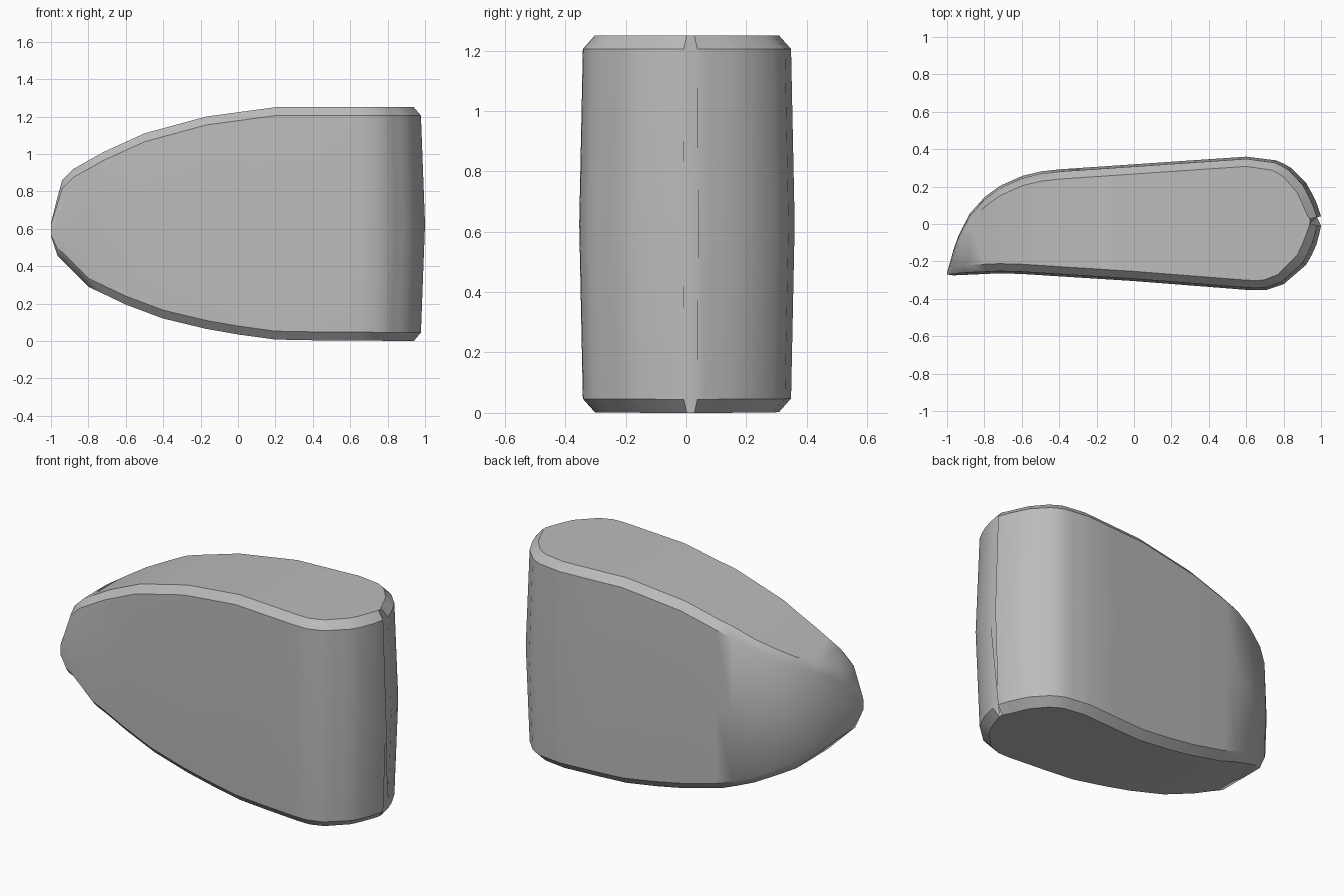
import bpy, math

if "Cube" in bpy.data.objects:
    bpy.data.objects.remove(bpy.data.objects["Cube"])

# Profiles: (x, value) points of the plan and side outlines
FRONT = [(-1, -.27), (-.97, -.275), (-.68, -.262), (0, -.305), (.6, -.352), (.7, -.355),
         (.8, -.322), (.93, -.21), (.98, -.1), (1, -.01)]
BACK = [(-1, -.262), (-.96, -.12), (-.92, -.01), (-.85, .1), (-.75, .185), (-.67, .23),
        (-.55, .275), (-.4, .292), (.6, .36), (.76, .34), (.83, .31), (.92, .22), (.97, .13), (1, .04)]
TOP = [(-1, .63), (-.965, .77), (-.94, .86), (-.88, .92), (-.72, 1.01), (-.5, 1.11),
       (-.17, 1.2), (.2, 1.25), (1, 1.25)]
BOTTOM = [(-1, .56), (-.965, .455), (-.8, .29), (-.6, .195), (-.4, .12), (-.15, .06),
          (0, .035), (.22, .005), (1, 0)]


def at(profile, x):
    for (x0, v0), (x1, v1) in zip(profile, profile[1:]):
        if x <= x1:
            return v0 + (v1 - v0) * (x - x0) / (x1 - x0)
    return profile[-1][1]


def ring(x):
    """Chamfered, slightly bulging cross-section at one station."""
    f, b, t, u = (at(p, x) for p in (FRONT, BACK, TOP, BOTTOM))
    w, h, mid = b - f, t - u, (t + u) / 2
    cy, cz = min(.04, w * .2), min(.045, h * .12)      # chamfer size
    end = max(0, (x - .6) / .4)                        # rounded end draws in
    xs, xi = x - .022 * end, x - .06 * end
    s = min(.012, w * .05)                             # side bulge
    return [(x, f, mid), (xs, f + s, t - cz), (xi, f + s + cy, t),
            (xi, b - s - cy, t), (xs, b - s, t - cz), (x, b, mid),
            (xs, b - s, u + cz), (xi, b - s - cy, u),
            (xi, f + s + cy, u), (xs, f + s, u + cz)]


# Wedge body lofted along x
stations = [-1, -.965, -.94, -.88, -.8, -.72, -.6, -.5, -.4, -.17, 0, .2, .4, .6, .66,
            .71, .76, .8, .84, .88, .92, .95, .975, .99, 1]
verts = [p for x in stations for p in ring(x)]
N = 10
faces = [(i * N + j, i * N + (j + 1) % N, (i + 1) * N + (j + 1) % N, (i + 1) * N + j)
         for i in range(len(stations) - 1) for j in range(N)]
faces += [tuple(reversed(range(N))), tuple(range(len(verts) - N, len(verts)))]
mesh = bpy.data.meshes.new("wedge_body")
mesh.from_pydata(verts, [], [f[::-1] for f in faces])
body = bpy.data.objects.new("wedge_body", mesh)
bpy.context.collection.objects.link(body)

grey = bpy.data.materials.new("plain_grey")
grey.diffuse_color = (.5, .5, .5, 1)
grey.use_nodes = True
grey.node_tree.nodes["Principled BSDF"].inputs["Base Color"].default_value = grey.diffuse_color
mesh.materials.append(grey)

# Consistent outward normals and smooth shading
bpy.context.view_layer.objects.active = body
body.select_set(True)
bpy.ops.object.mode_set(mode='EDIT')
bpy.ops.mesh.select_all(action='SELECT')
bpy.ops.mesh.normals_make_consistent(inside=False)
bpy.ops.object.mode_set(mode='OBJECT')
bpy.ops.object.shade_smooth_by_angle(angle=math.radians(40))
